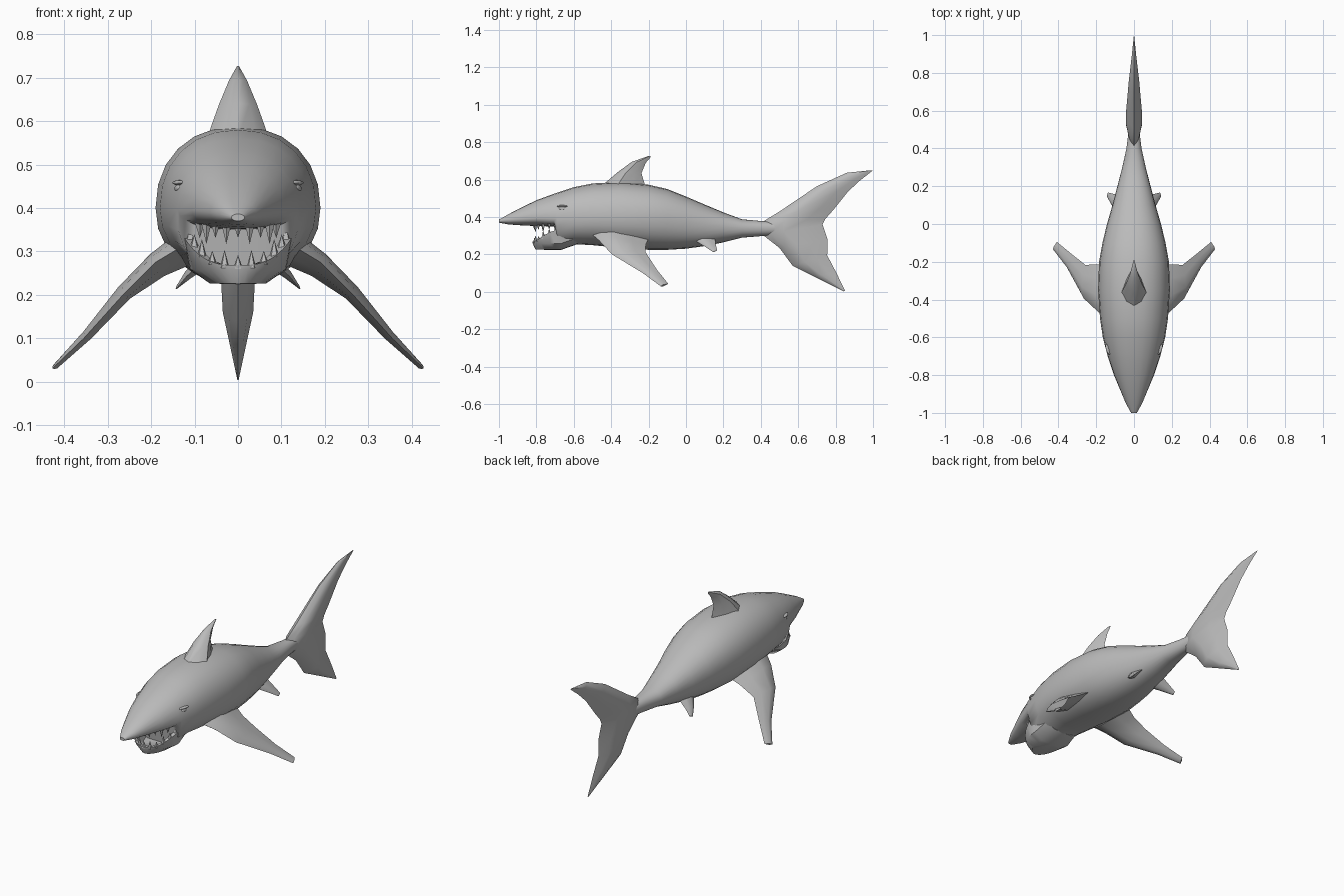
import bpy, bmesh, math
from mathutils import Vector, Matrix

if "Cube" in bpy.data.objects:
    bpy.data.objects.remove(bpy.data.objects["Cube"])

grey = bpy.data.materials.new("shark_grey")
grey.diffuse_color = (0.5, 0.5, 0.5, 1)
grey.use_nodes = True
grey.node_tree.nodes["Principled BSDF"].inputs["Base Color"].default_value = grey.diffuse_color


def finish(bm, name, angle=50):
    bmesh.ops.remove_doubles(bm, verts=bm.verts, dist=0.0004)
    bmesh.ops.recalc_face_normals(bm, faces=bm.faces)
    me = bpy.data.meshes.new(name)
    bm.to_mesh(me)
    bm.free()
    me.materials.append(grey)
    ob = bpy.data.objects.new(name, me)
    bpy.context.collection.objects.link(ob)
    bpy.ops.object.select_all(action='DESELECT')
    ob.select_set(True)
    bpy.context.view_layer.objects.active = ob
    bpy.ops.object.shade_smooth_by_angle(angle=math.radians(angle))
    return ob


def loft(name, rings, angle=50):
    """Skin closed rings of equal point count and cap both ends."""
    bm = bmesh.new()
    rows = [[bm.verts.new(p) for p in r] for r in rings]
    n = len(rows[0])
    for a, b in zip(rows, rows[1:]):
        for i in range(n):
            j = (i + 1) % n
            bm.faces.new((a[i], a[j], b[j], b[i]))
    bm.faces.new(rows[0])
    bm.faces.new(rows[-1][::-1])
    return finish(bm, name, angle)


def fin(name, stations, side=1):
    """Loft lens sections between (leading point, trailing point, thickness)."""
    half = [(0.12, 0.6), (0.35, 1.0), (0.7, 0.55)]
    section = [(0, 0)] + half + [(1, 0)] + [(c, -t) for c, t in reversed(half)]
    st = [(Vector(l), Vector(t), th) for l, t, th in stations]
    mids = [(l + t) / 2 for l, t, th in st]
    rings = []
    for i, (l, t, th) in enumerate(st):
        span = mids[min(i + 1, len(st) - 1)] - mids[max(i - 1, 0)]
        nrm = (t - l).cross(span).normalized()
        ring = [l.lerp(t, c) + nrm * k * th / 2 for c, k in section]
        rings.append([(p.x * side, p.y, p.z) for p in ring])
    return loft(name, rings, 45)


# Body: y, top, bottom, height of widest line, half width
stations = [
    (-1.0, .386, .370, .378, .015), (-.95, .415, .361, .385, .043),
    (-.9, .441, .357, .39, .064), (-.8, .490, .352, .395, .106),
    (-.705, .525, .350, .395, .138), (-.69, .530, .235, .395, .142),
    (-.6, .560, .255, .40, .165), (-.5, .580, .250, .40, .18),
    (-.35, .588, .235, .40, .19), (-.2, .573, .225, .40, .185),
    (-.1, .550, .225, .395, .167), (0, .510, .231, .38, .143),
    (.1, .467, .245, .36, .114), (.2, .425, .265, .35, .088),
    (.3, .388, .290, .34, .062), (.4, .379, .298, .34, .04),
    (.52, .372, .308, .34, .025)]


def power(v):
    return math.copysign(abs(v) ** 0.92, v)


rings = []
for y, top, bot, zc, w in stations:
    ring = []
    for i in range(24):
        a = math.tau * i / 24
        s = power(math.sin(a))
        ring.append((w * power(math.cos(a)), y,
                     zc + s * ((top - zc) if s > 0 else (zc - bot))))
    rings.append(ring)
loft("body", rings)


# Lower jaw: hollow U-shaped trough that runs back into the body
def rim(a):
    return .268 + .065 * abs(math.sin(a)) ** 3


def jaw_ring(a, back=0.0):
    prof = [(0, 0, .25), (.075, .10, .25), (.102, .13, rim(a)),
            (.125, .15, rim(a)), (.111, .149, .258), (.065, .135, .226),
            (0, 0, .224)]
    k = 1 - back
    return [(w * math.sin(a) * k, -.67 - l * math.cos(a) + back,
             z + back * .35) for w, l, z in prof]


q = math.pi / 2
rings = [jaw_ring(-q, .09)]
rings += [jaw_ring(-q + math.pi * i / 16) for i in range(17)]
rings += [jaw_ring(q, .09)]
loft("lower_jaw", rings, 40)


# Teeth: rows of small cones around both jaws
def teeth(name, count, w, l, radius, height, base, up):
    bm = bmesh.new()
    for i in range(count):
        a = math.radians(-80 + 160 * i / (count - 1))
        h = height * (1 - .25 * (i % 2))
        pos = Vector((w * math.sin(a), -.67 - l * math.cos(a),
                      base(a) + up * h / 2))
        m = Matrix.Translation(pos)
        if up < 0:
            m = m @ Matrix.Rotation(math.pi, 4, 'X')
        bmesh.ops.create_cone(bm, cap_ends=True, segments=5, radius1=radius,
                              radius2=0, depth=h, matrix=m)
    return finish(bm, name, 30)


teeth("lower_teeth", 11, .112, .14, .012, .042, lambda a: rim(a) - .008, 1)
teeth("upper_teeth", 11, .098, .14, .014, .055, lambda a: .372, -1)

# Dorsal fin
fin("dorsal_fin", [
    ((0, -.46, .56), (0, -.215, .555), .145),
    ((0, -.365, .64), (0, -.238, .635), .088),
    ((0, -.29, .695), (0, -.215, .69), .042),
    ((0, -.20, .727), (0, -.187, .723), .006)])

# Tail fin, from lower tip to upper tip
fin("tail_fin", [
    ((0, .843, .003), (0, .85, .006), .003),
    ((0, .68, .085), (0, .805, .10), .04),
    ((0, .57, .14), (0, .755, .195), .07),
    ((0, .50, .235), (0, .757, .28), .08),
    ((0, .41, .305), (0, .73, .36), .083),
    ((0, .41, .375), (0, .745, .39), .083),
    ((0, .50, .43), (0, .785, .435), .083),
    ((0, .70, .565), (0, .865, .535), .055),
    ((0, .86, .637), (0, .93, .595), .025),
    ((0, .985, .65), (0, 1.0, .65), .003)])

for side, tag in ((1, "right"), (-1, "left")):
    # Pectoral fins
    fin("pectoral_fin_" + tag, [
        ((.14, -.50, .305), (.13, -.20, .285), .075),
        ((.19, -.465, .275), (.18, -.215, .255), .06),
        ((.265, -.395, .20), (.258, -.216, .212), .038),
        ((.355, -.23, .10), (.335, -.155, .118), .024),
        ((.428, -.135, .03), (.408, -.095, .043), .012)], side)
    # Pelvic fins
    fin("pelvic_fin_" + tag, [
        ((.07, .03, .285), (.07, .155, .285), .035),
        ((.118, .10, .243), (.11, .16, .25), .02),
        ((.143, .145, .213), (.138, .167, .222), .005)], side)
    # Eyes with a brow ridge above
    for name, z, size in (("eye_", .445, (.010, .022, .010)),
                          ("brow_", .458, (.014, .030, .006))):
        bm = bmesh.new()
        m = (Matrix.Translation((.135 * side, -.662, z))
             @ Matrix.Rotation(-.3 * side, 4, 'Z')
             @ Matrix.Diagonal((*size, 1)))
        bmesh.ops.create_uvsphere(bm, u_segments=12, v_segments=8,
                                  radius=1, matrix=m)
        finish(bm, name + tag)
